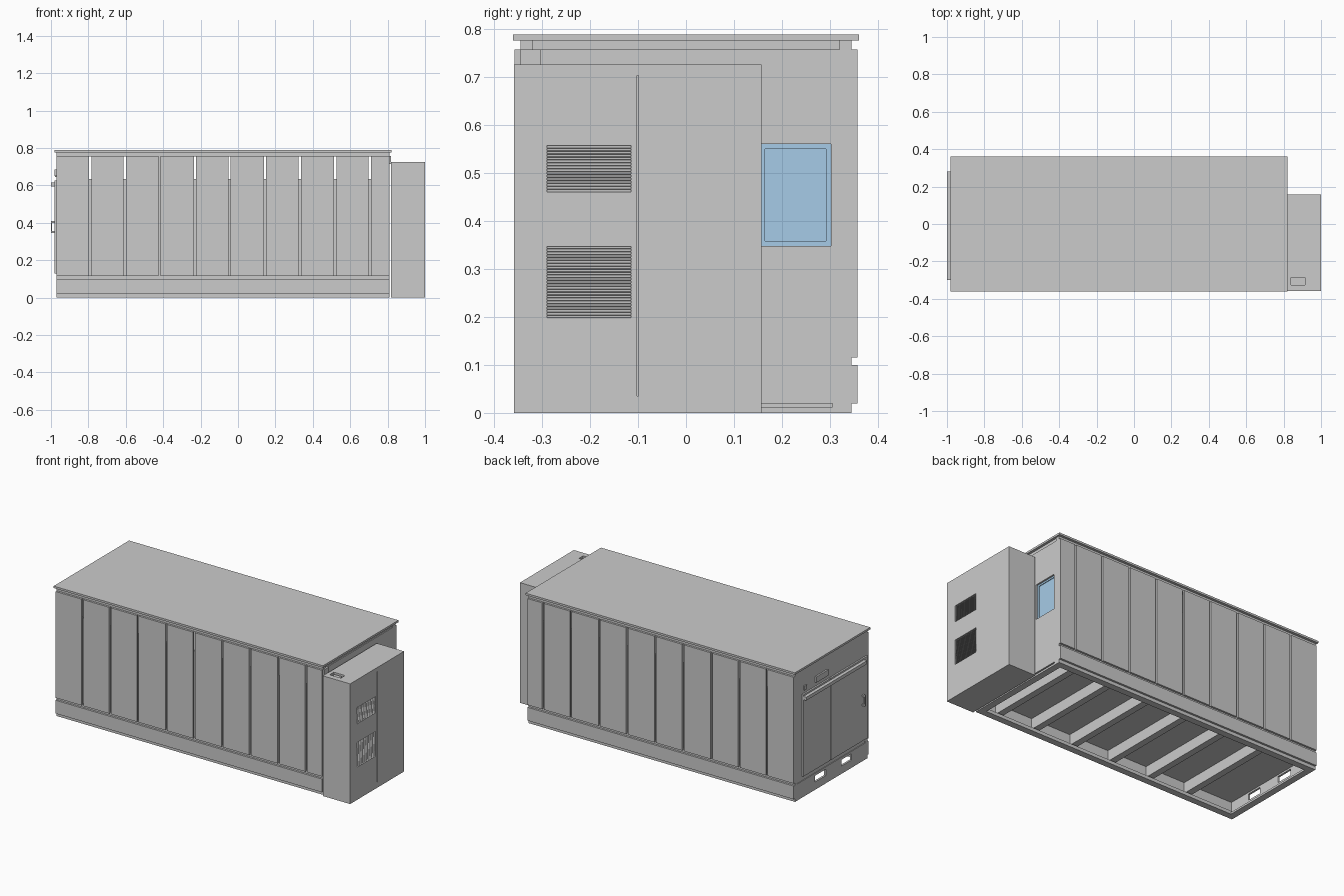
import bpy, bmesh, math
from mathutils import Matrix

if "Cube" in bpy.data.objects:
    bpy.data.objects.remove(bpy.data.objects["Cube"])


def boxes(name, blocks, color=None):
    """One object from a list of (x0, x1, y0, y1, z0, z1[, tilt about y]) blocks."""
    bm = bmesh.new()
    for b in blocks:
        x0, x1, y0, y1, z0, z1 = b[:6]
        tilt = Matrix.Rotation(b[6], 4, 'Y') if len(b) > 6 else Matrix()
        m = (Matrix.Translation(((x0 + x1) / 2, (y0 + y1) / 2, (z0 + z1) / 2)) @ tilt
             @ Matrix.Diagonal((x1 - x0, y1 - y0, z1 - z0, 1)))
        bmesh.ops.create_cube(bm, size=1, matrix=m)
    me = bpy.data.meshes.new(name)
    bm.to_mesh(me)
    bm.free()
    ob = bpy.data.objects.new(name, me)
    bpy.context.collection.objects.link(ob)
    if color:
        mat = bpy.data.materials.new(name)
        mat.diffuse_color = color
        mat.use_nodes = True
        mat.node_tree.nodes["Principled BSDF"].inputs["Base Color"].default_value = mat.diffuse_color
        me.materials.append(mat)
    return ob


def cut(ob, holes):
    """Cut box-shaped holes out of an object."""
    cutter = boxes("cutter", holes)
    cutter.hide_render = True
    mod = ob.modifiers.new("holes", 'BOOLEAN')
    mod.operation = 'DIFFERENCE'
    mod.solver = 'EXACT'
    mod.object = cutter
    bpy.context.view_layer.objects.active = ob
    bpy.ops.object.modifier_apply(modifier=mod.name)
    bpy.data.objects.remove(cutter)


def both_sides(blocks):
    """Repeat blocks mirrored across the y = 0 plane."""
    return blocks + [(b[0], b[1], -b[3], -b[2], b[4], b[5]) for b in blocks]


L, R = -0.97, 0.81          # ends of the container body
W, IN = 0.357, 0.345        # outer skin and inner frame half widths

# Roof cap and the recessed rail under it
boxes("roof", [(-0.98, 0.82, -0.36, 0.36, 0.776, 0.788)])
boxes("top_rail", both_sides([(L, R, 0.32, IN, 0.755, 0.776)])
      + [(L, L + 0.03, -0.32, 0.32, 0.755, 0.776),
         (R - 0.03, R - 0.005, -0.32, 0.32, 0.755, 0.776)])

# Side cladding panels with narrow open gaps
seams = [-0.79, -0.605, -0.42, -0.23, -0.045, 0.145, 0.33, 0.52, 0.705]
g = 0.006
edges = [L - g] + seams + [R + g]
panels = [(a + g, b - g, IN, W, 0.115, 0.757) for a, b in zip(edges, edges[1:])]
boxes("side_panels", both_sides(panels))
boxes("inner_lining", both_sides([(L + 0.02, R - 0.02, 0.325, 0.335, 0.1, 0.635)]))
boxes("panel_post", both_sides([(-0.425, -0.415, 0.335, IN, 0.1, 0.757)]))

# Base: skirts, recessed rails, floor and cross beams
boxes("side_skirts", both_sides([(L, R, IN, W, 0.02, 0.1)]))
boxes("floor_rail", both_sides([(L, R, 0.325, IN, 0.095, 0.117)]))
boxes("bottom_rail", both_sides([(L, R, 0.305, IN, 0.0, 0.02),
                                 (L, R, 0.335, IN, 0.02, 0.1)]))
boxes("end_rails", [(L, L + 0.04, -0.305, 0.305, 0.0, 0.012),
                    (R - 0.04, R, -0.305, 0.305, 0.0, 0.012)])
boxes("floor", [(L + 0.01, R - 0.01, -0.335, 0.335, 0.095, 0.107)])
boxes("cross_beams", [(x - 0.02, x + 0.02, -0.335, 0.335, 0.03, 0.095)
                      for x in (0.66, 0.41, 0.145, -0.12, -0.385, -0.65)])

# Left end skirt with two lifting-fork slots
skirt = boxes("left_skirt", [(L, L + 0.012, -IN, IN, 0.012, 0.1)])
cut(skirt, [(L - 0.1, L + 0.1, a, b, 0.047, 0.085)
            for a, b in ((0.05, 0.155), (-0.195, -0.1))])
boxes("right_skirt", [(R - 0.012, R, -IN, IN, 0.02, 0.1)])

# End walls, the right one with a window opening
boxes("left_wall", [(L, L + 0.012, -IN, IN, 0.115, 0.757),
                    (L + 0.004, L + 0.012, -IN, IN, 0.1, 0.115)])
wall = boxes("right_wall", [(R - 0.025, R, -IN, IN, 0.1, 0.757)])
cut(wall, [(R - 0.1, R + 0.1, 0.155, 0.302, 0.348, 0.56)])
boxes("corner_edges", both_sides([(L, L + 0.012, IN, W, 0.115, 0.757),
                                  (R - 0.012, R, IN, W, 0.115, 0.757)]))

# Recessed blue window
blue = (0.38, 0.60, 0.80, 1)
frame = boxes("window_frame", [(R - 0.024, R - 0.01, 0.155, 0.302, 0.348, 0.56)], blue)
cut(frame, [(R - 0.1, R + 0.1, 0.165, 0.292, 0.358, 0.55)])
boxes("window_glass", [(R - 0.02, R - 0.014, 0.165, 0.292, 0.358, 0.55)], blue)

# Sliding door with hanging rail and handle
boxes("sliding_door", [(-0.98, L, 0.023, 0.28, 0.13, 0.625),
                       (-0.98, L, -0.335, 0.017, 0.13, 0.625),
                       (-0.976, L, 0.017, 0.023, 0.13, 0.625)])
boxes("door_rail", [(-1.0, -0.98, -0.3, 0.28, 0.595, 0.615)])
boxes("door_handle", [(-1.0, -0.994, -0.292, -0.28, 0.345, 0.41),
                      (-0.994, -0.98, -0.292, -0.28, 0.345, 0.355),
                      (-0.994, -0.98, -0.292, -0.28, 0.4, 0.41)])
boxes("door_fittings", [(-0.98, L, 0.04, 0.155, 0.65, 0.685),
                        (-0.978, L, 0.24, 0.265, 0.645, 0.67)])

# Cooling cabinet on the right end
cabinet = boxes("cooling_cabinet", [(0.818, 1.0, -0.358, 0.157, 0.0, 0.726)])
vents = [(0.197, 0.347, 25), (0.459, 0.557, 16)]
cut(cabinet, [(0.985, 1.1, -0.29, -0.115, a, b) for a, b, n in vents]
    + [(0.992, 1.1, -0.102, -0.099, 0.035, 0.703),
       (0.84, 0.915, -0.325, -0.285, 0.712, 0.8)])
boxes("cabinet_latch", [(0.852, 0.903, -0.314, -0.296, 0.708, 0.72)])
slats = []
for a, b, n in vents:
    step = (b - a) / n
    for i in range(n):
        z = a + (i + 0.5) * step
        slats.append((0.987, 0.998, -0.29, -0.115, z - 0.0008, z + 0.0008, math.radians(25)))
boxes("vent_slats", slats)

# Small junction box behind the cabinet top
boxes("junction_box", [(R, R + 0.008, -0.345, -0.303, 0.715, 0.757)])
